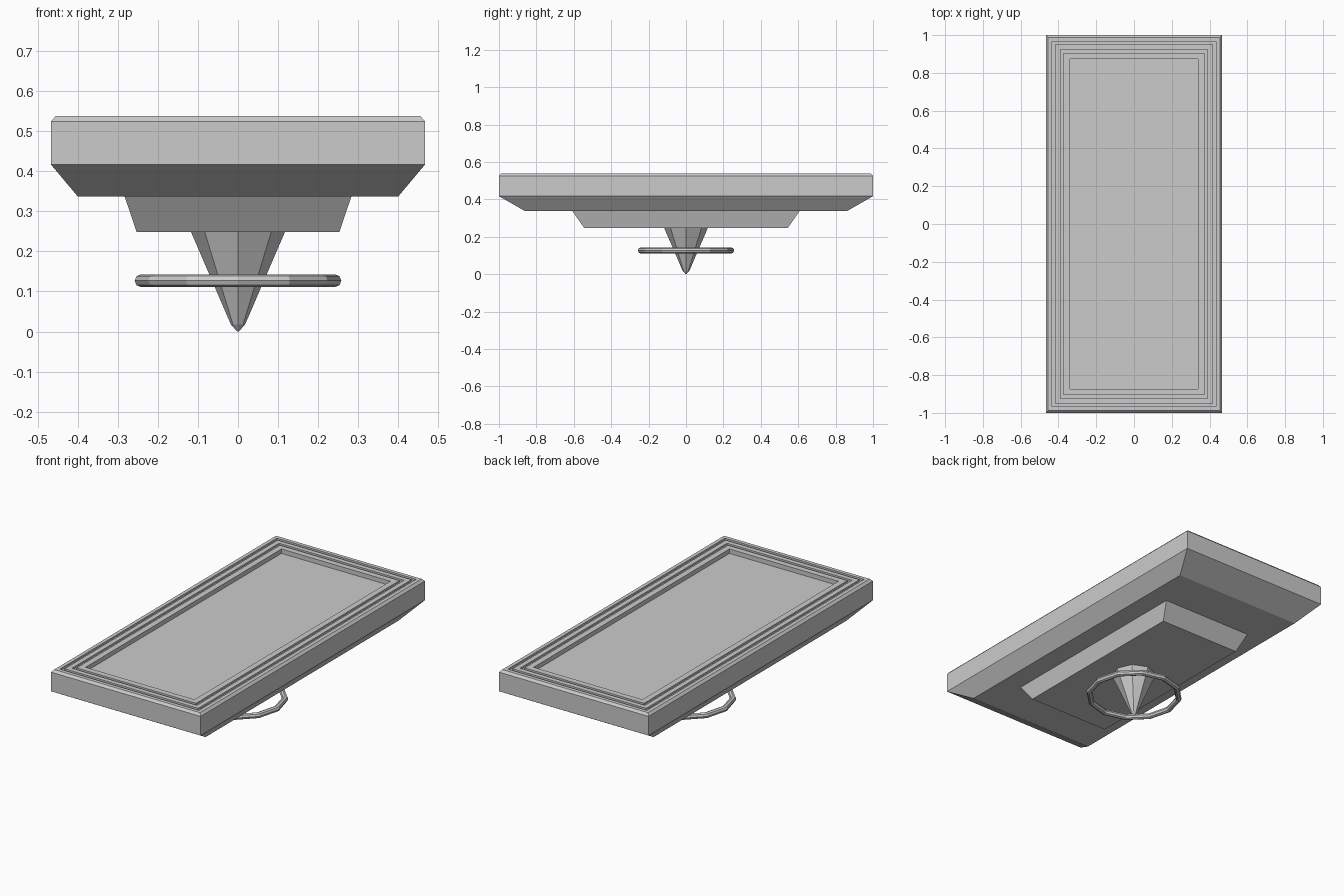
import bpy
import bmesh
from math import cos, sin, tau

cube = bpy.data.objects.get("Cube")
if cube:
    bpy.data.objects.remove(cube, do_unlink=True)

grey = bpy.data.materials.new("stone_grey")
grey.use_nodes = True
colour = (0.6, 0.6, 0.6, 1)
grey.diffuse_color = colour
grey.node_tree.nodes["Principled BSDF"].inputs["Base Color"].default_value = colour


def loft(name, loops):
    """Skin a stack of closed loops, listed from the bottom up, and cap both ends."""
    bm = bmesh.new()
    rings = [[bm.verts.new(p) for p in loop] for loop in loops]
    count = len(rings[0])
    for low, high in zip(rings, rings[1:]):
        for i in range(count):
            j = (i + 1) % count
            bm.faces.new((low[i], low[j], high[j], high[i]))
    bm.faces.new(rings[0][::-1])
    bm.faces.new(rings[-1])
    mesh = bpy.data.meshes.new(name)
    bm.to_mesh(mesh)
    bm.free()
    mesh.materials.append(grey)
    obj = bpy.data.objects.new(name, mesh)
    bpy.context.collection.objects.link(obj)
    return obj


def rectangle(hx, hy, z):
    return [(-hx, -hy, z), (hx, -hy, z), (hx, hy, z), (-hx, hy, z)]


def octagon(r, z):
    return [(r * cos(tau * i / 8), r * sin(tau * i / 8), z) for i in range(8)]


# Table slab: sloped underside, chamfered rim, two grooves and a sunken tray
HX, HY, TOP, GROOVE, FLOOR = 0.467, 1.0, 0.538, 0.528, 0.513
slab = [rectangle(0.4, 0.86, 0.337), rectangle(HX, HY, 0.417), rectangle(HX, HY, 0.525)]
rim = [(0.012, TOP), (0.033, TOP), (0.033, GROOVE), (0.05, GROOVE), (0.05, TOP),
       (0.077, TOP), (0.077, GROOVE), (0.094, GROOVE), (0.094, TOP),
       (0.127, TOP), (0.127, FLOOR)]
slab += [rectangle(HX - inset, HY - inset, z) for inset, z in rim]
loft("slab", slab)

# Tapered plate under the slab
loft("under_plate", [rectangle(0.253, 0.545, 0.248), rectangle(0.283, 0.607, 0.337)])

# Eight-sided spike with a blunt tip
loft("spike", [octagon(r, z) for r, z in
               [(0.002, 0), (0.018, 0.018), (0.117, 0.248)]])

# Floating ring around the spike
bpy.ops.mesh.primitive_torus_add(major_segments=12, minor_segments=8, major_radius=0.242,
                                 minor_radius=0.016, location=(0, 0, 0.127))
ring = bpy.context.object
ring.name = "ring"
ring.data.materials.append(grey)
